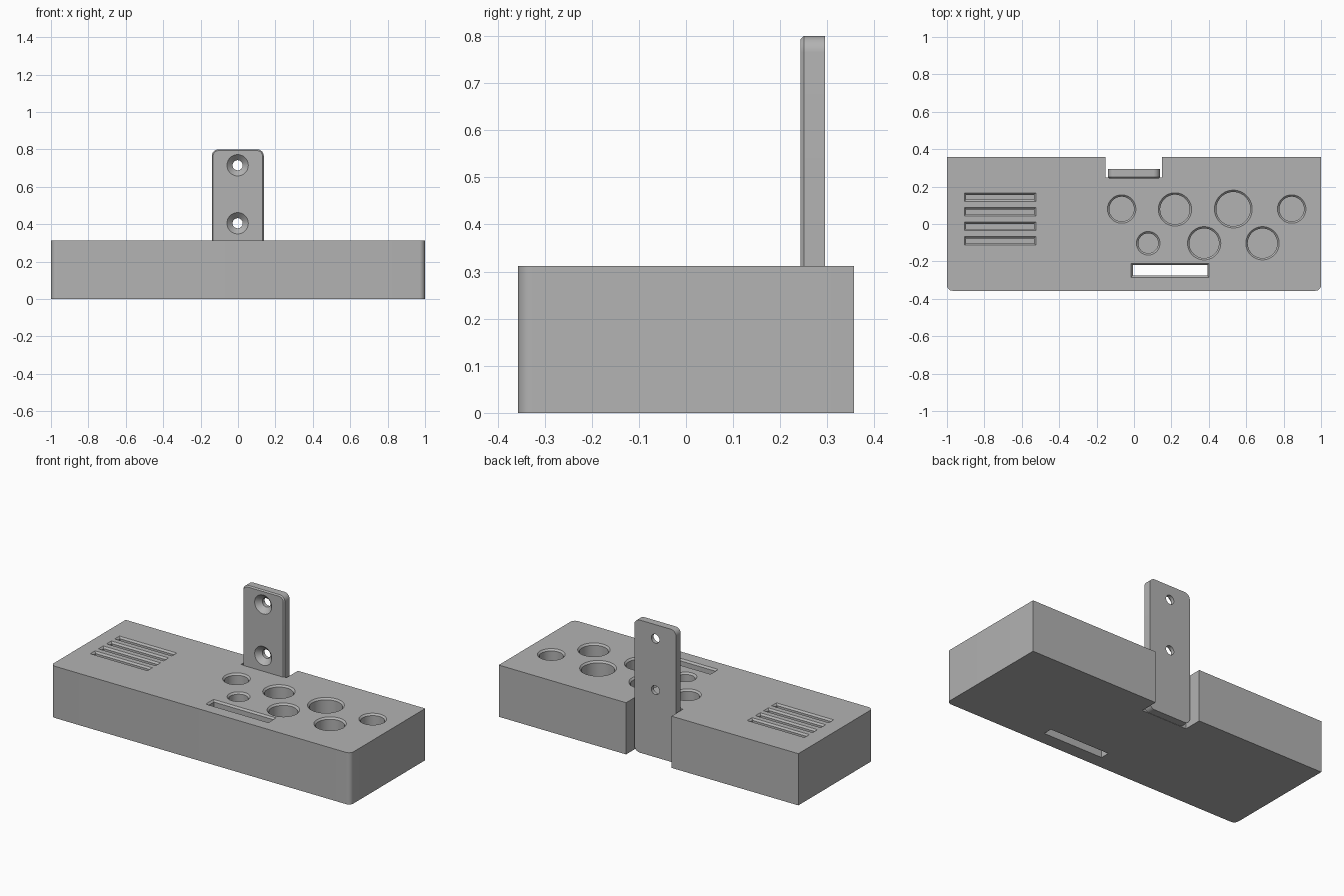
import bpy, bmesh, math

if "Cube" in bpy.data.objects:
    bpy.data.objects.remove(bpy.data.objects["Cube"])

grey = bpy.data.materials.new("plain grey")
grey.diffuse_color = (0.45, 0.45, 0.45, 1)
grey.use_nodes = True
grey.node_tree.nodes["Principled BSDF"].inputs["Base Color"].default_value = grey.diffuse_color


def loft(name, rings):
    """Solid skinned through rings of equal point count, capped at both ends."""
    bm = bmesh.new()
    loops = [[bm.verts.new(p) for p in ring] for ring in rings]
    n = len(loops[0])
    for a, b in zip(loops, loops[1:]):
        for i in range(n):
            j = (i + 1) % n
            bm.faces.new((a[i], a[j], b[j], b[i]))
    bm.faces.new(loops[0])
    bm.faces.new(loops[-1])
    bmesh.ops.recalc_face_normals(bm, faces=bm.faces)
    mesh = bpy.data.meshes.new(name)
    bm.to_mesh(mesh)
    bm.free()
    mesh.materials.append(grey)
    ob = bpy.data.objects.new(name, mesh)
    bpy.context.collection.objects.link(ob)
    return ob


def rounded(x0, x1, y0, y1, radii, steps=8):
    """Rectangle outline; radii run from lower left, counter-clockwise."""
    corners = ((x0, y0, 1, 1), (x1, y0, -1, 1), (x1, y1, -1, -1), (x0, y1, 1, -1))
    pts = []
    for k, ((x, y, sx, sy), r) in enumerate(zip(corners, radii)):
        if r <= 0:
            pts.append((x, y))
            continue
        for i in range(steps + 1):
            a = math.pi + (k + i / steps) * math.pi / 2
            pts.append((x + sx * r + r * math.cos(a), y + sy * r + r * math.sin(a)))
    return pts


def circle(x, y, r, n=64):
    return [(x + r * math.cos(2 * math.pi * i / n), y + r * math.sin(2 * math.pi * i / n))
            for i in range(n)]


def flat(pts, z):
    return [(x, y, z) for x, y in pts]


def upright(pts, y):
    return [(x, y, z) for x, z in pts]


def cut(target, cutters):
    bpy.context.view_layer.objects.active = target
    for c in cutters:
        m = target.modifiers.new("cut", 'BOOLEAN')
        m.operation, m.solver, m.object = 'DIFFERENCE', 'EXACT', c
        bpy.ops.object.modifier_apply(modifier=m.name)
        bpy.data.objects.remove(c)


def smooth(ob):
    bpy.ops.object.select_all(action='DESELECT')
    ob.select_set(True)
    bpy.context.view_layer.objects.active = ob
    bpy.ops.object.shade_smooth_by_angle(angle=math.radians(30))


TOP, HALF_Y, FLOOR, CH = 0.312, 0.357, 0.03, 0.01


def pocket(outline, bottom):
    """Straight pocket with a chamfered mouth; outline(g) gives it grown by g."""
    return loft("pocket_cutter", [flat(outline(g), z) for g, z in
                ((0, bottom), (0, TOP - CH), (CH, TOP), (CH, TOP + 0.05))])


# Tray block with rounded front corners
plan = rounded(-1, 1, -HALF_Y, HALF_Y, (0.03, 0.03, 0, 0))
tray = loft("tray", [flat(plan, 0), flat(plan, TOP)])

# Notch in the back for the bracket
notch = rounded(-0.153, 0.15, 0.248, 0.5, (0, 0, 0, 0))
cutters = [loft("notch_cutter", [flat(notch, -0.1), flat(notch, 0.5)])]

# Round pockets
for x, y, r in ((-0.066, 0.08, 0.066), (0.219, 0.078, 0.079), (0.531, 0.08, 0.091),
                (0.843, 0.08, 0.066), (0.076, -0.103, 0.053), (0.375, -0.103, 0.079),
                (0.687, -0.103, 0.079)):
    cutters.append(pocket(lambda g: circle(x, y, r + g), FLOOR))


def box(x0, x1, y0, y1):
    return lambda g: [(x0 - g, y0 - g), (x1 + g, y0 - g), (x1 + g, y1 + g), (x0 - g, y1 + g)]


# Four narrow slots and the long slot through the bottom
for i in range(4):
    y = 0.143 - 0.0777 * i
    cutters.append(pocket(box(-0.897, -0.535, y - 0.013, y + 0.013), FLOOR))
cutters.append(pocket(box(-0.006, 0.392, -0.275, -0.22), -0.1))
cut(tray, cutters)
smooth(tray)

# Wall bracket with a bevelled front rim
FRONT, BACK, BEV = 0.243, 0.295, 0.007


def plate(g):
    return rounded(-0.14 + g, 0.138 - g, g, 0.80 - g, (0.035 - g,) * 4)


bracket = loft("bracket", [upright(plate(BEV), FRONT), upright(plate(0), FRONT + BEV),
                           upright(plate(0), BACK)])

# Countersunk screw holes
holes = []
for z in (0.715, 0.405):
    holes.append(loft("screw_cutter", [upright(circle(-0.002, z, r), y) for r, y in
                 ((0.057, FRONT - 0.05), (0.057, FRONT), (0.027, FRONT + 0.03),
                  (0.027, BACK + 0.05))]))
cut(bracket, holes)
smooth(bracket)
